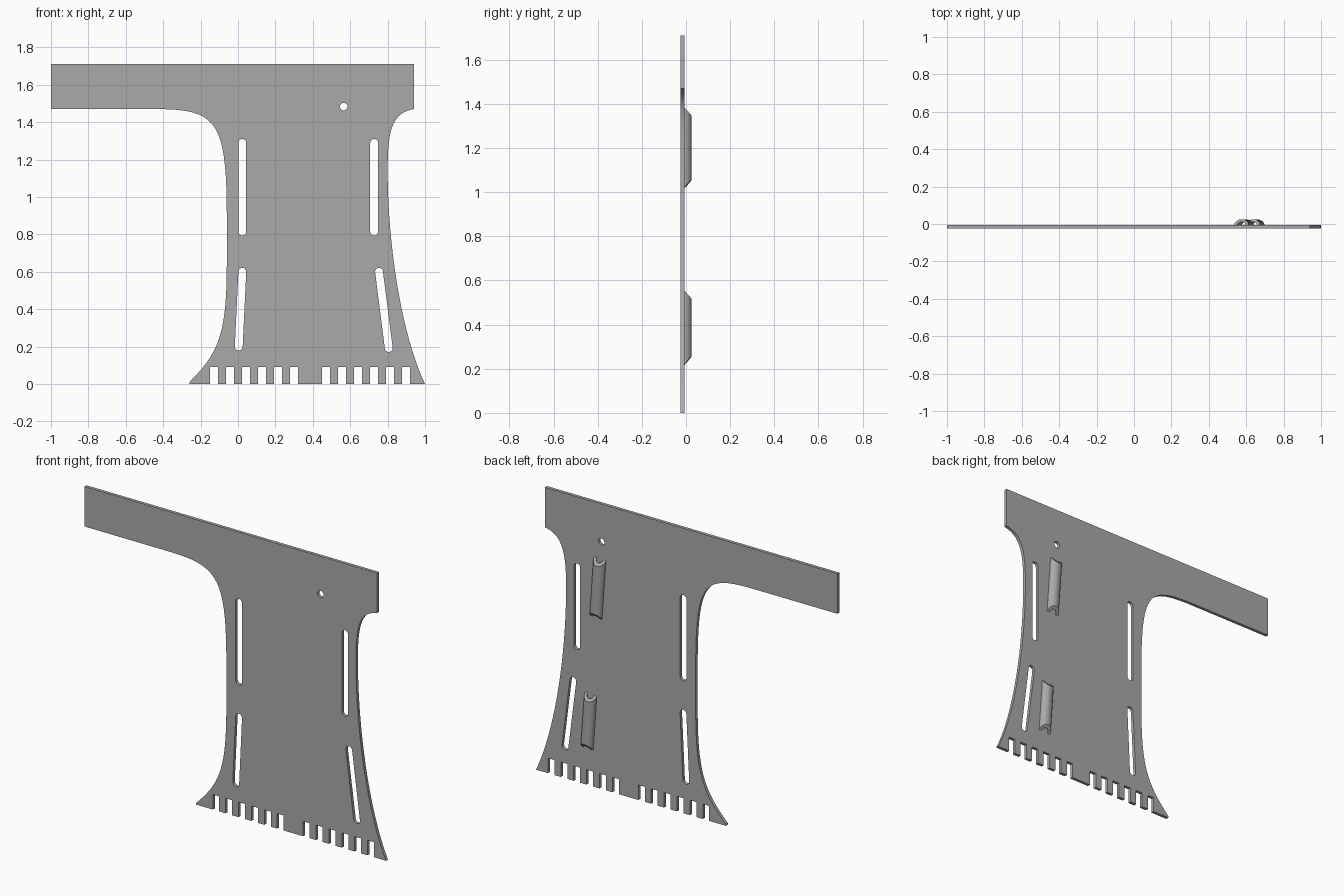
import bpy, bmesh, math
from mathutils import Vector, Matrix
from mathutils.geometry import interpolate_bezier

cube = bpy.data.objects.get("Cube")
if cube:
    bpy.data.objects.remove(cube, do_unlink=True)

grey = bpy.data.materials.new("plain grey")
grey.use_nodes = True
colour = (0.4, 0.4, 0.4, 1)
grey.diffuse_color = colour
grey.node_tree.nodes["Principled BSDF"].inputs["Base Color"].default_value = colour

BACK_Y = -0.006
THICK = 0.019


def bezier(*pts, n=20):
    a, b, c, d = [Vector(p) for p in pts]
    return [tuple(p)[:2] for p in interpolate_bezier(a, b, c, d, n)]


def comb(start, count=6, pitch=0.0855, gap=0.043, height=0.09):
    """Square notches along the bottom edge, listed left to right."""
    pts = []
    for i in range(count):
        a = start + i * pitch
        pts += [(a, 0), (a, height), (a + gap, height), (a + gap, 0)]
    return pts


def slot(top, bottom, r=0.021, n=10):
    """Round-ended slot between two points."""
    top, bottom = Vector(top), Vector(bottom)
    d = top - bottom
    base = math.atan2(d.y, d.x) - math.pi / 2
    pts = []
    for centre, off in ((top, 0), (bottom, math.pi)):
        for i in range(n + 1):
            a = base + off + math.pi * i / n
            pts.append((centre.x + r * math.cos(a), centre.y + r * math.sin(a)))
    return pts


def smooth(ob):
    bpy.ops.object.select_all(action="DESELECT")
    ob.select_set(True)
    bpy.context.view_layer.objects.active = ob
    if ob.type == "CURVE":
        bpy.ops.object.convert(target="MESH")
    bpy.ops.object.shade_smooth_by_angle(angle=math.radians(30))


# Plate outline: comb edge, flared right side, top bar, curved left side
outline = [(-0.26, 0)] + comb(-0.15) + comb(0.45)
outline += bezier((1, 0), (0.88, 0.25), (0.8, 0.72), (0.8, 1.15))
outline += bezier((0.8, 1.15), (0.8, 1.37), (0.83, 1.45), (0.94, 1.47))[1:]
outline += [(0.94, 1.71), (-1, 1.71), (-1, 1.47)]
outline += bezier((-0.45, 1.47), (-0.12, 1.47), (-0.06, 1.42), (-0.06, 0.9))
outline += bezier((-0.06, 0.65), (-0.06, 0.27), (-0.1, 0.17), (-0.26, 0.01))

# Slots and the small round hole
hole = [(0.565 + 0.02 * math.cos(i * math.tau / 24),
         1.483 + 0.02 * math.sin(i * math.tau / 24)) for i in range(24)]
loops = [
    outline, hole,
    slot((0.023, 1.289), (0.023, 0.815)),
    slot((0.728, 1.289), (0.728, 0.815)),
    slot((0.023, 0.6), (0.004, 0.2)),
    slot((0.754, 0.6), (0.806, 0.192)),
]
curve = bpy.data.curves.new("plate", "CURVE")
curve.dimensions = "2D"
curve.fill_mode = "BOTH"
curve.extrude = THICK / 2
for pts in loops:
    sp = curve.splines.new("POLY")
    sp.points.add(len(pts) - 1)
    for p, (x, z) in zip(sp.points, pts):
        p.co = (x, z, 0, 1)
    sp.use_cyclic_u = True
curve.materials.append(grey)
plate = bpy.data.objects.new("plate", curve)
bpy.context.collection.objects.link(plate)
plate.rotation_euler.x = math.pi / 2
plate.location.y = BACK_Y - THICK / 2
smooth(plate)


def channel(name, x, z, length, tilt):
    """Hollow half-round channel with slanted ends on the back."""
    n = 14
    arc = [math.pi * i / n for i in range(n + 1)]
    prof = [(0.039 * math.cos(a), 0.031 * math.sin(a)) for a in arc]
    prof += [(0.022 * math.cos(a), 0.017 * math.sin(a)) for a in reversed(arc)]
    bm = bmesh.new()
    ends = [[bm.verts.new((u, h, s * (length / 2 - 1.1 * h))) for u, h in prof]
            for s in (-1, 1)]
    m = len(prof)
    for i in range(m):
        j = (i + 1) % m
        bm.faces.new((ends[0][i], ends[0][j], ends[1][j], ends[1][i]))
    for ring in ends:
        for i in range(n):
            bm.faces.new((ring[i], ring[i + 1], ring[m - 2 - i], ring[m - 1 - i]))
    bmesh.ops.recalc_face_normals(bm, faces=bm.faces)
    me = bpy.data.meshes.new(name)
    bm.to_mesh(me)
    bm.free()
    me.materials.append(grey)
    ob = bpy.data.objects.new(name, me)
    bpy.context.collection.objects.link(ob)
    ob.location = (x, BACK_Y, z)
    ob.rotation_euler.y = tilt
    smooth(ob)


# Two channels in line with the round hole
channel("upper_channel", 0.587, 1.2, 0.36, -0.072)
channel("lower_channel", 0.647, 0.385, 0.33, -0.072)
